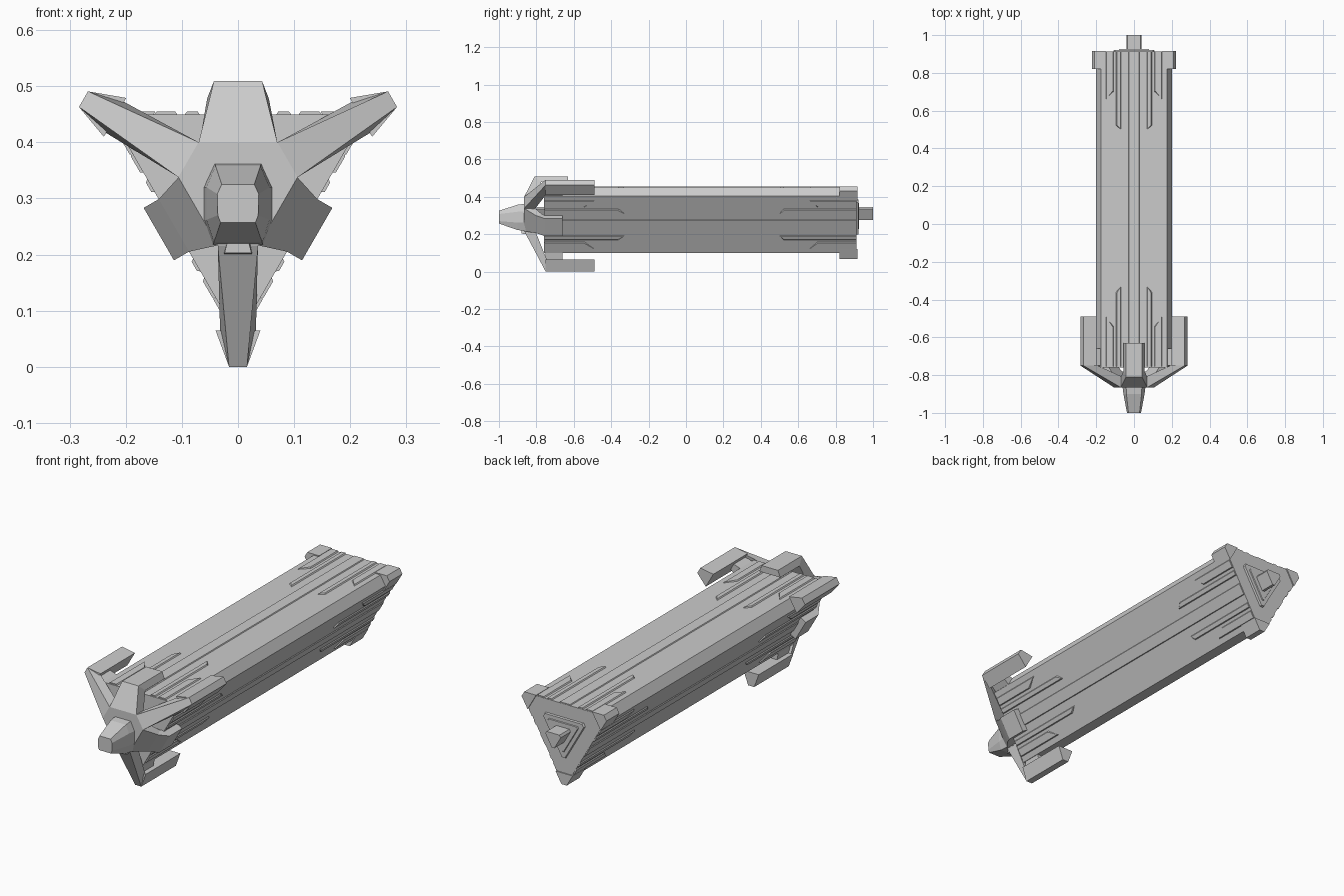
import bpy, bmesh
from math import sin, cos, radians, sqrt

if "Cube" in bpy.data.objects:
    bpy.data.objects.remove(bpy.data.objects["Cube"])

ZC = 0.318            # height of the long axis
FACES = (0, 120, 240)     # directions of the flat hull sides
CORNERS = (60, 180, 300)  # directions of the hull corners


def loft(name, sections, angles=(0,)):
    """Skin closed sections of (u, r, y) points, repeated around the axis."""
    bm = bmesh.new()
    for a in angles:
        c, s = cos(radians(a)), sin(radians(a))
        rings = [[bm.verts.new((u * c + r * s, y, ZC - u * s + r * c)) for u, r, y in sec]
                 for sec in sections]
        n = len(rings[0])
        for p, q in zip(rings, rings[1:]):
            for i in range(n):
                j = (i + 1) % n
                bm.faces.new((p[i], p[j], q[j], q[i]))
        bm.faces.new(rings[0])
        bm.faces.new(rings[-1][::-1])
    bmesh.ops.recalc_face_normals(bm, faces=bm.faces)
    me = bpy.data.meshes.new(name)
    bm.to_mesh(me)
    bm.free()
    ob = bpy.data.objects.new(name, me)
    bpy.context.collection.objects.link(ob)
    return ob


def at(profile, y):
    return [(u, r, y) for u, r in profile]


def prism(name, profile, y0, y1, angles=(0,)):
    return loft(name, [at(profile, y0), at(profile, y1)], angles)


def band(outer, inner):
    """Four-point section from (half width, r, y) of its outer and inner edge."""
    (a, r, y), (b, q, z) = outer, inner
    return [(-a, r, y), (a, r, y), (b, q, z), (-b, q, z)]


def triangle(inr, corner):
    """Point-down triangle with cut corners: inner radius and corner radius."""
    h = (2 * inr - corner) / sqrt(3)
    pts = []
    for a in CORNERS:
        c, s = cos(radians(a)), sin(radians(a))
        for u in (-h, h):
            pts.append((u * c + corner * s, -u * s + corner * c))
    return pts


# Long triangular hull
prism("hull", triangle(0.132, 0.218), -0.76, 0.912)

# Raised strips on each hull side
prism("center_strip", [(-0.03, 0.13), (0.03, 0.13), (0.026, 0.136), (-0.026, 0.136)],
      -0.755, 0.91, FACES)


def strip(name, u0, u1, y_end, yu0, yu1):
    """Strip with a slanted tip: yu0 and yu1 are the tip y at edges u0 and u1."""
    for label, m in (("left", -1), ("right", 1)):
        low = [(m * u0, 0.13, y_end), (m * u1, 0.13, y_end), (m * u1, 0.13, yu1), (m * u0, 0.13, yu0)]
        e = 0.005
        d = e if yu0 > y_end else -e
        top = [(m * (u0 + e), 0.137, y_end), (m * (u1 - e), 0.137, y_end),
               (m * (u1 - e), 0.137, yu1 - d), (m * (u0 + e), 0.137, yu0 - d)]
        loft(label + "_" + name, [low, top], FACES)


strip("front_outer_strip", 0.107, 0.15, -0.755, -0.54, -0.49)
strip("front_inner_strip", 0.067, 0.096, -0.755, -0.33, -0.36)
strip("rear_outer_strip", 0.107, 0.15, 0.91, 0.70, 0.66)
strip("rear_inner_strip", 0.067, 0.096, 0.91, 0.50, 0.52)

# Rear corner clamps, plate and thruster
clamp = [(-0.014, 0.25), (0.014, 0.25), (0.045, 0.196), (-0.045, 0.196)]
prism("rear_corner_clamp", clamp, 0.82, 0.917, CORNERS)
loft("rear_plate", [at(triangle(0.07, 0.125), 0.90), at(triangle(0.066, 0.118), 0.922)])
loft("rear_inner_plate", [at(triangle(0.05, 0.092), 0.92), at(triangle(0.047, 0.087), 0.926)])
prism("thruster", triangle(0.027, 0.043), 0.91, 1.0)

# Front hub and the shaft that joins it to the hull
hub = triangle(0.082, 0.102)
prism("hub", hub, -0.865, -0.81)
prism("front_shaft", triangle(0.027, 0.043), -0.82, -0.75)

# Arms sweeping out from the hub, with claws along the hull corners
loft("arm", [band((0.036, 0.102, -0.865), (0.036, 0.085, -0.812)),
             band((0.016, 0.318, -0.75), (0.032, 0.252, -0.745))], CORNERS)
claw = [(-0.016, 0.318), (0.016, 0.318), (0.04, 0.253), (-0.04, 0.253)]
prism("claw", claw, -0.75, -0.49, CORNERS)
pad = [(-0.016, 0.256), (0.016, 0.256), (0.026, 0.21), (-0.026, 0.21)]
prism("claw_pad", pad, -0.75, -0.66, CORNERS)

# Upper flap and two lower side flaps folding back from the hub
loft("top_flap", [band((0.07, 0.082, -0.865), (0.07, 0.072, -0.812)),
                  band((0.043, 0.191, -0.81), (0.055, 0.16, -0.775)),
                  band((0.043, 0.191, -0.63), (0.055, 0.16, -0.63))])
loft("side_flap", [band((0.07, 0.082, -0.865), (0.07, 0.072, -0.812)),
                   band((0.054, 0.132, -0.80), (0.054, 0.115, -0.77)),
                   band((0.054, 0.163, -0.755), (0.054, 0.131, -0.75)),
                   band((0.054, 0.163, -0.66), (0.054, 0.131, -0.66))], (120, 240))


# Faceted nose and chin
def oct_section(y, rows):
    half = [(w, z - ZC, y) for w, z in rows]
    return half + [(-w, r, y) for w, r, y in reversed(half)]


loft("nose", [oct_section(-0.85, [(0.042, 0.363), (0.062, 0.32), (0.062, 0.262), (0.045, 0.217)]),
              oct_section(-0.90, [(0.040, 0.358), (0.056, 0.32), (0.056, 0.262), (0.043, 0.222)]),
              oct_section(-1.0, [(0.029, 0.325), (0.037, 0.308), (0.036, 0.27), (0.031, 0.257)])])
loft("chin", [oct_section(-0.84, [(0.02, 0.235), (0.026, 0.2)]),
              oct_section(-0.88, [(0.017, 0.23), (0.024, 0.203)])])
